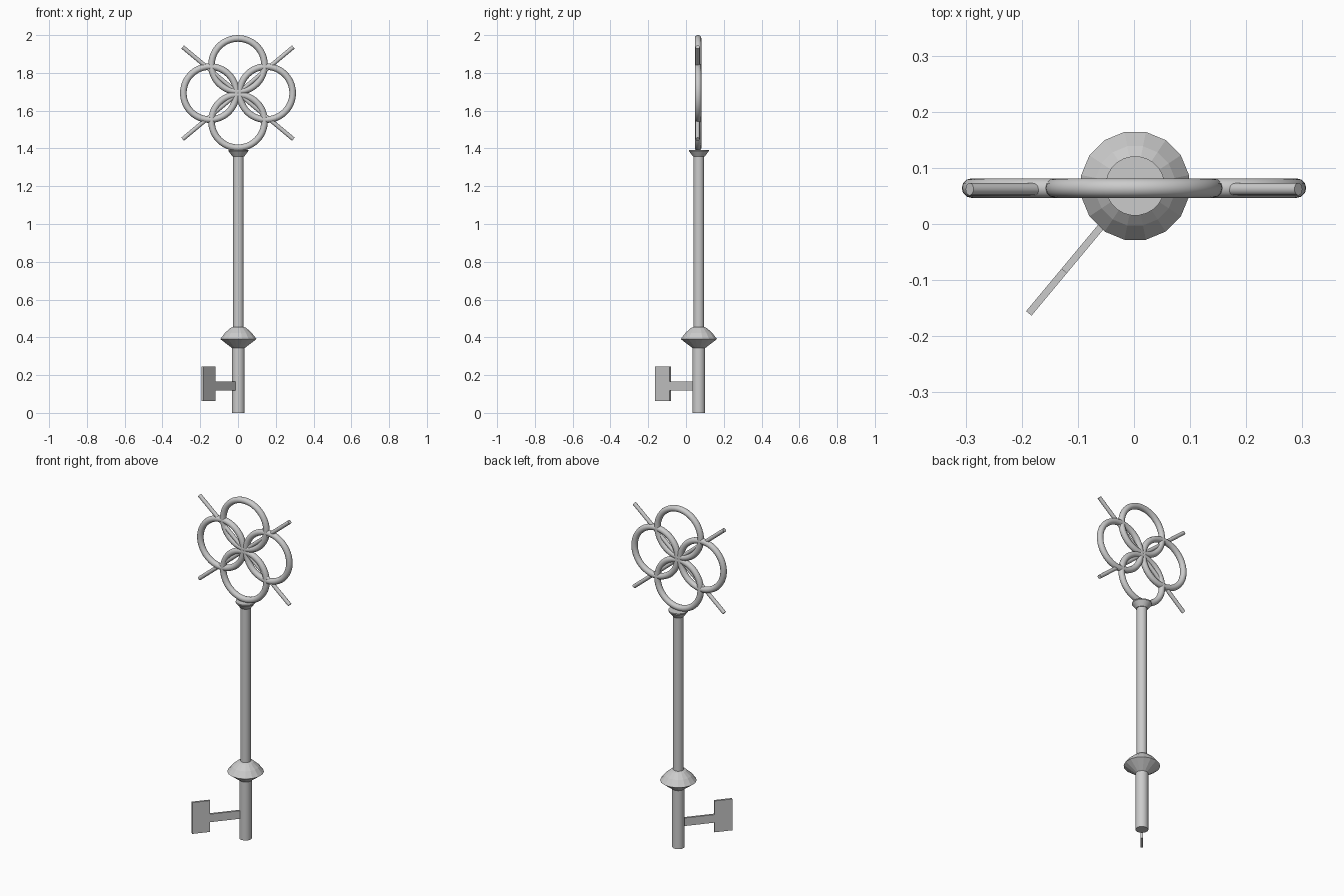
import bpy, math
from mathutils import Vector

if "Cube" in bpy.data.objects:
    bpy.data.objects.remove(bpy.data.objects["Cube"])

CX, CY = 0.002, 0.068          # shaft axis
BY, BZ = 0.064, 1.693          # bow centre


def lathe(name, profile, sides, smooth=False):
    """Closed solid turned around the shaft axis from (radius, z) points."""
    verts, faces = [], []
    for r, z in profile:
        for i in range(sides):
            a = 2 * math.pi * (i + 0.5) / sides
            verts.append((r * math.cos(a), r * math.sin(a), z))
    for k in range(len(profile) - 1):
        for i in range(sides):
            j = (i + 1) % sides
            faces.append((k * sides + i, k * sides + j,
                          (k + 1) * sides + j, (k + 1) * sides + i))
    faces.append(tuple(reversed(range(sides))))
    top = (len(profile) - 1) * sides
    faces.append(tuple(range(top, top + sides)))
    mesh = bpy.data.meshes.new(name)
    mesh.from_pydata(verts, [], faces)
    ob = bpy.data.objects.new(name, mesh)
    ob.location = (CX, CY, 0)
    bpy.context.collection.objects.link(ob)
    if smooth:
        shade(ob)
    return ob


def shade(ob):
    bpy.ops.object.select_all(action='DESELECT')
    ob.select_set(True)
    bpy.context.view_layer.objects.active = ob
    bpy.ops.object.shade_smooth_by_angle(angle=math.radians(35))


# Shaft, collar and flared top
lathe("lower_shaft", [(0.034, 0.0), (0.034, 0.36)], 24, True)
lathe("upper_shaft", [(0.028, 0.40), (0.028, 1.37)], 24, True)
lathe("collar", [(0.034, 0.343), (0.098, 0.391), (0.072, 0.424),
                 (0.042, 0.450), (0.028, 0.455)], 16)
lathe("flared_top", [(0.031, 1.357), (0.053, 1.386), (0.053, 1.392)], 24, True)

# Bow: four rings around the centre
for i, name in enumerate(("right", "top", "left", "bottom")):
    a = i * math.pi / 2
    bpy.ops.mesh.primitive_torus_add(
        major_radius=0.1405, minor_radius=0.0175,
        major_segments=48, minor_segments=12,
        location=(0.149 * math.cos(a), BY, BZ + 0.149 * math.sin(a)),
        rotation=(math.pi / 2, 0, 0))
    ob = bpy.context.object
    ob.name = "bow_ring_" + name
    shade(ob)

# Bow: two crossed rods
for s, name in ((1, "rising"), (-1, "falling")):
    d = Vector((0.293, 0, 0.244 * s))
    bpy.ops.mesh.primitive_cylinder_add(
        vertices=16, radius=0.011, depth=2 * d.length,
        location=(0, 0.062, BZ),
        rotation=d.to_track_quat('Z', 'Y').to_euler())
    ob = bpy.context.object
    ob.name = "bow_rod_" + name
    shade(ob)

# Bit: arm and plate, sticking out diagonally from the lower shaft
angle = math.atan2(-0.768, -0.640)


def bit_box(name, d0, d1, z0, z1):
    m = (d0 + d1) / 2
    bpy.ops.mesh.primitive_cube_add(
        size=1, location=(CX + m * math.cos(angle), CY + m * math.sin(angle),
                          (z0 + z1) / 2), rotation=(0, 0, angle))
    ob = bpy.context.object
    ob.name = name
    ob.scale = (d1 - d0, 0.0125, z1 - z0)


bit_box("bit_arm", 0.015, 0.197, 0.119, 0.166)
bit_box("bit_plate", 0.197, 0.296, 0.062, 0.246)
